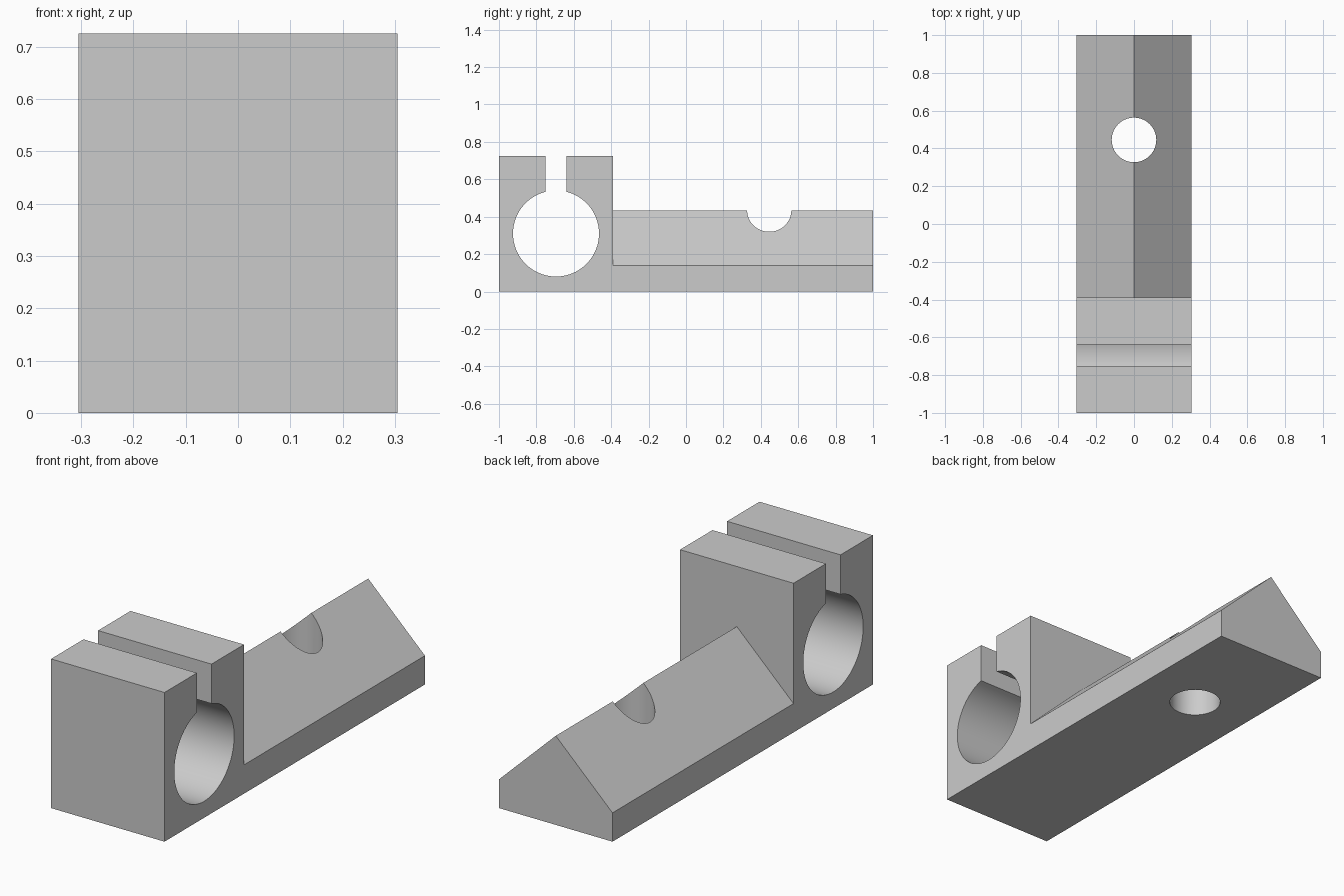
import bpy
import bmesh
import math
from mathutils import Vector

default = bpy.data.objects.get("Cube")
if default:
    bpy.data.objects.remove(default, do_unlink=True)

WIDTH, HEIGHT = 0.61, 0.725
CLAMP_BACK = -0.39
BORE_Y, BORE_Z, BORE_R = -0.695, 0.31, 0.23
SLOT_HALF = 0.056
EAVE, RIDGE = 0.14, 0.433
HOLE_Y, HOLE_R = 0.445, 0.118

grey = bpy.data.materials.new("plain grey")
grey.use_nodes = True
colour = (0.6, 0.6, 0.6, 1)
grey.diffuse_color = colour
grey.node_tree.nodes["Principled BSDF"].inputs["Base Color"].default_value = colour


def prism(name, points, direction):
    """Extrude a closed loop of 3D points along a direction."""
    bm = bmesh.new()
    face = bm.faces.new([bm.verts.new(p) for p in points])
    extruded = bmesh.ops.extrude_face_region(bm, geom=[face])["geom"]
    verts = [g for g in extruded if isinstance(g, bmesh.types.BMVert)]
    bmesh.ops.translate(bm, verts=verts, vec=Vector(direction))
    bmesh.ops.recalc_face_normals(bm, faces=bm.faces)
    mesh = bpy.data.meshes.new(name)
    bm.to_mesh(mesh)
    bm.free()
    mesh.materials.append(grey)
    obj = bpy.data.objects.new(name, mesh)
    bpy.context.collection.objects.link(obj)
    return obj


def arc(radius, start, end, steps):
    angles = [start + (end - start) * i / steps for i in range(steps + 1)]
    return [(radius * math.cos(a), radius * math.sin(a)) for a in angles]


# Solid block for the whole bracket
w = WIDTH / 2
body = prism("clamp_bracket", [(-w, -1, 0), (w, -1, 0), (w, 1, 0), (-w, 1, 0)],
             (0, 0, HEIGHT))

# Keyhole: round bore with a slot open at the top
gap = math.asin(SLOT_HALF / BORE_R)
keyhole = arc(BORE_R, math.pi / 2 + gap, math.pi * 2.5 - gap, 72)
keyhole += [(SLOT_HALF, 1), (-SLOT_HALF, 1)]
bore_cutter = prism("bore_cutter",
                    [(-1, BORE_Y + y, BORE_Z + z) for y, z in keyhole], (2, 0, 0))

# Space above the gabled bar behind the clamp
low = RIDGE - (RIDGE - EAVE) / w * 0.5
gable = [(0, RIDGE), (0.5, low), (0.5, 1), (-0.5, 1), (-0.5, low)]
gable_cutter = prism("gable_cutter", [(x, CLAMP_BACK, z) for x, z in gable], (0, 2, 0))

# Vertical bolt hole through the bar
circle = arc(HOLE_R, 0, math.tau, 64)[:-1]
hole_cutter = prism("hole_cutter", [(x, HOLE_Y + y, -0.5) for x, y in circle], (0, 0, 2))

# Cut the block, then discard the cutters
bpy.ops.object.select_all(action="DESELECT")
bpy.context.view_layer.objects.active = body
body.select_set(True)
for cutter in (bore_cutter, gable_cutter, hole_cutter):
    cutter.hide_render = True
    mod = body.modifiers.new(cutter.name, "BOOLEAN")
    mod.operation = "DIFFERENCE"
    mod.solver = "EXACT"
    mod.object = cutter
    bpy.ops.object.modifier_apply(modifier=mod.name)
    bpy.data.objects.remove(cutter, do_unlink=True)

bpy.ops.object.shade_smooth_by_angle(angle=math.radians(30))
